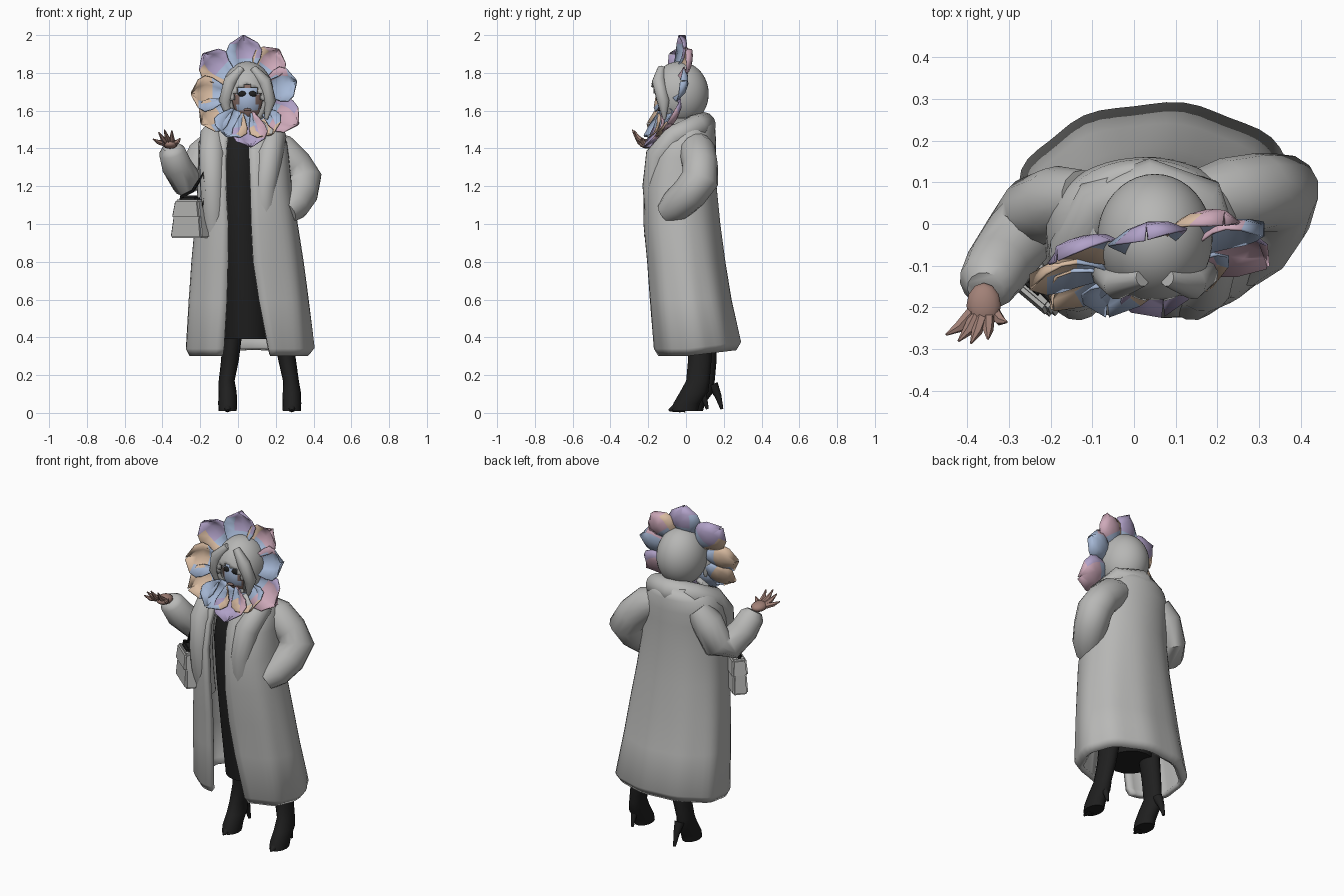
import bpy, bmesh, math
from math import sin, cos, pi
from mathutils import Vector, Matrix

if "Cube" in bpy.data.objects:
    bpy.data.objects.remove(bpy.data.objects["Cube"])


def material(name, r, g, b):
    m = bpy.data.materials.new(name)
    m.use_nodes = True
    m.diffuse_color = (r, g, b, 1)
    m.node_tree.nodes["Principled BSDF"].inputs["Base Color"].default_value = (r, g, b, 1)
    return m


GREY = material("fur grey", .48, .48, .47)
HAIR = material("hair grey", .47, .47, .46)
BLACK = material("black cloth", .014, .014, .014)
SKIN = material("skin", .36, .22, .185)
BROWN = material("shaded skin", .22, .14, .12)
BLUE = material("petal blue", .38, .48, .67)
LILAC = material("petal lilac", .44, .36, .58)
PEACH = material("petal peach", .68, .49, .35)
PINK = material("petal pink", .62, .40, .49)


def finish(name, bm, mats, angle=40, thick=0):
    mesh = bpy.data.meshes.new(name)
    bm.to_mesh(mesh)
    bm.free()
    for m in mats:
        mesh.materials.append(m)
    ob = bpy.data.objects.new(name, mesh)
    bpy.context.scene.collection.objects.link(ob)
    bpy.ops.object.select_all(action='DESELECT')
    ob.select_set(True)
    bpy.context.view_layer.objects.active = ob
    bpy.ops.object.shade_smooth_by_angle(angle=math.radians(angle))
    if thick:
        mod = ob.modifiers.new("thickness", 'SOLIDIFY')
        mod.thickness = thick
        mod.offset = -1
    return ob


def loft(name, rings, mat, closed=True, angle=40, thick=0):
    """Skin a list of rings, capping both ends when closed."""
    bm = bmesh.new()
    vs = [[bm.verts.new(p) for p in r] for r in rings]
    n = len(vs[0])
    for a, b in zip(vs, vs[1:]):
        for i in range(n if closed else n - 1):
            j = (i + 1) % n
            bm.faces.new((a[i], a[j], b[j], b[i]))
    if closed:
        bm.faces.new(vs[0][::-1])
        bm.faces.new(vs[-1])
    return finish(name, bm, [mat], angle, thick)


def tube(name, pts, radii, mat, sides=10, angle=50):
    """Round tube along a path with a radius at each point."""
    pts = [Vector(p) for p in pts]
    rings, u = [], None
    for i, p in enumerate(pts):
        t = (pts[min(i + 1, len(pts) - 1)] - pts[max(i - 1, 0)]).normalized()
        u = u or t.orthogonal()
        u = (u - t * u.dot(t)).normalized()
        v = t.cross(u)
        rings.append([p + (u * cos(2 * pi * k / sides) + v * sin(2 * pi * k / sides)) * radii[i]
                      for k in range(sides)])
    return loft(name, rings, mat, angle=angle)


def ball(name, c, r, mats, rule=None, seg=20, drop=None, thick=0):
    bm = bmesh.new()
    bmesh.ops.create_uvsphere(bm, u_segments=seg, v_segments=seg * 3 // 4, radius=1)
    for v in bm.verts:
        v.co = Vector(c) + Vector([v.co[k] * r[k] for k in range(3)])
    if drop:
        gone = [f for f in bm.faces if drop(f.calc_center_median())]
        bmesh.ops.delete(bm, geom=gone, context='FACES')
    if rule:
        for f in bm.faces:
            f.material_index = rule(f.calc_center_median())
    return finish(name, bm, mats, 50, thick)


def power(x, p):
    return math.copysign(abs(x) ** p, x)


# Coat: open-fronted loft; each row is z, x range, y range, opening x range
COAT = [(.30, -.26, .37, -.15, .265, -.08, .17), (.34, -.28, .40, -.17, .29, -.075, .16),
        (.60, -.265, .37, -.19, .24, -.06, .11), (.80, -.25, .345, -.205, .208, -.055, .08),
        (1.0, -.23, .315, -.225, .182, -.055, .07), (1.2, -.215, .285, -.225, .162, -.065, .065),
        (1.35, -.21, .27, -.20, .16, -.065, .06), (1.43, -.21, .26, -.165, .16, -.06, .06),
        (1.5, -.18, .225, -.13, .155, -.05, .06), (1.56, -.10, .17, -.09, .135, -.03, .06)]
FRONT, BACK = .78, 1.0
rings = []
for z, x0, x1, y0, y1, g0, g1 in COAT:
    cx, cy, rx, ry = (x0 + x1) / 2, (y0 + y1) / 2, (x1 - x0) / 2, (y1 - y0) / 2
    start = math.asin(power((g1 - cx) / rx, 1 / FRONT))
    end = 2 * pi + math.asin(power((g0 - cx) / rx, 1 / FRONT))
    ring = []
    for k in range(49):
        t = start + (end - start) * k / 48
        p = FRONT if cos(t) > 0 else BACK
        fold = 1 + .02 * sin(9 * t) * max(0, 1.3 - z)
        y = cy - ry * power(cos(t), p) * fold
        ring.append((cx + rx * power(sin(t), p) * fold, y, z + (.12 * max(0, y) if z < .5 else 0)))
    rings.append(ring)
loft("coat", rings, GREY, closed=False, angle=50, thick=.03)

# Fur collar sinking into both lapels
tube("collar", [(-.125, -.12, .9), (-.13, -.155, 1.05), (-.135, -.165, 1.2), (-.138, -.145, 1.36),
                (-.135, -.06, 1.465), (-.085, .045, 1.515), (.04, .09, 1.525), (.155, .055, 1.515),
                (.19, -.06, 1.46), (.165, -.145, 1.36), (.14, -.165, 1.2), (.135, -.155, 1.05), (.135, -.12, .9)],
     [.05, .062, .066, .07, .068, .066, .068, .066, .066, .07, .066, .062, .05], GREY, 14)

# Sleeves
tube("right_sleeve", [(-.12, .06, 1.44), (-.18, .05, 1.37), (-.235, .03, 1.25), (-.275, -.03, 1.23),
                      (-.325, -.10, 1.31), (-.35, -.14, 1.385), (-.355, -.155, 1.41)],
     [.07, .09, .088, .086, .08, .07, .045], GREY, 14)
tube("left_sleeve", [(.13, .05, 1.43), (.22, .06, 1.385), (.30, .075, 1.31), (.345, .075, 1.24),
                     (.33, .02, 1.165), (.29, -.05, 1.10), (.25, -.10, 1.06)],
     [.07, .098, .095, .1, .095, .088, .065], GREY, 14)


def oval(cx, cy, rx, ry, z, n=16):
    return [(cx + rx * cos(2 * pi * k / n), cy + ry * sin(2 * pi * k / n), z) for k in range(n)]


# Dress
loft("dress", [oval(.05, .03, .125, .13, .39), oval(.04, .01, .125, .15, .7), oval(.02, -.01, .12, .15, 1.0),
               oval(.01, -.02, .12, .15, 1.25), oval(.01, -.02, .1, .125, 1.42), oval(.03, -.02, .05, .06, 1.52)], BLACK)

# High-heeled boots
for side, top, foot, dy, heel in (("right", -.03, -.055, .025, .165), ("left", .235, .285, -.002, .115)):
    mid = (top + foot) / 2
    loft(side + "_boot", [oval(foot, -.005 + dy, .048, .07, .01), oval(foot, .005 + dy, .05, .07, .05),
                          oval(foot, .045 + dy, .048, .075, .11), oval(foot - .005, .065 + dy, .042, .062, .17),
                          oval(mid, .075 + dy, .047, .062, .28), oval(top, .07 + dy, .052, .068, .42)], BLACK)
    tube(side + "_toe", [(foot, -.035 + dy, .03), (foot, -.065 + dy, .022), (foot, -.09 + dy, .014)],
         [.028, .018, .005], BLACK, 8)
    tube(side + "_heel", [(foot, heel - .05 + dy, .15), (foot, heel - .02 + dy, .09), (foot, heel + dy, .02)],
         [.03, .018, .008], BLACK, 8)

# Right hand with spread fingers
ball("right_palm", (-.36, -.195, 1.425), (.042, .055, .027), [SKIN], seg=12)
for k, (x, y, z) in enumerate([(-.45, -.265, 1.45), (-.42, -.28, 1.485), (-.39, -.285, 1.50),
                               (-.35, -.275, 1.495), (-.305, -.235, 1.455)]):
    root = Vector((-.385 + .012 * k, -.21, 1.425))
    tip = Vector((x, y, z))
    tube("finger_%d" % (k + 1), [root, root.lerp(tip, .55) + Vector((0, -.008, -.006)), tip],
         [.017, .013, .003], SKIN, 6)


# Handbag hanging diagonally at the hip: tapered blocks and a strap
def block(name, size, z, taper, mat):
    bm = bmesh.new()
    bmesh.ops.create_cube(bm, size=1)
    for v in bm.verts:
        s = taper if v.co.z > 0 else 1
        v.co = (v.co.x * size[0] * s, v.co.y * size[1] * s, z + v.co.z * size[2])
    bmesh.ops.bevel(bm, geom=bm.edges[:], offset=.01, segments=2, affect='EDGES')
    bm.transform(Matrix.Translation((-.25, -.125, 0)) @ Matrix.Rotation(math.radians(-40), 4, 'Z'))
    return finish(name, bm, [mat])


block("handbag", (.22, .09, .19), 1.02, .76, GREY)
block("handbag_flap", (.198, .096, .1), 1.08, .82, GREY)
block("handbag_trim", (.12, .05, .03), 1.135, .8, BLACK)
tube("handbag_strap", [(-.305, -.08, 1.09), (-.30, -.09, 1.145), (-.24, -.14, 1.175), (-.18, -.20, 1.27),
                       (-.165, -.21, 1.18), (-.185, -.18, 1.09)], [.009] * 6, BLACK, 6)

# Head, with a painted mask in the middle of the face
HX = .05
tube("neck", [(HX - .01, -.01, 1.46), (HX, -.03, 1.62)], [.05, .05], SKIN)
ball("face", (HX, -.045, 1.66), (.1, .105, .12), [BROWN, BLUE, SKIN],
     lambda p: 2 if p.z < 1.6 else 1 if p.y < -.08 and p.z < 1.72 and abs(p.x - HX) < .052 else 0, seg=28)
for side, s in (("right", -1), ("left", 1)):
    ball(side + "_eye", (HX + .026 * s, -.138, 1.688), (.025, .012, .016), [BLACK], seg=10)
ball("lips", (HX, -.142, 1.605), (.022, .008, .008), [BROWN], seg=10)

# Bobbed hair with an oval face opening and side locks
ball("hair", (HX, -.035, 1.69), (.138, .155, .17), [HAIR], seg=40, thick=.02,
     drop=lambda p: p.z < 1.545 or (p.y < -.05 and ((p.x - HX) / .09) ** 2 + ((p.z - 1.635) / .1) ** 2 < 1))
for side, s in (("right", -1), ("left", 1)):
    tube(side + "_lock", [(HX + .03 * s, -.13, 1.825), (HX + .09 * s, -.145, 1.755), (HX + .118 * s, -.12, 1.65),
                          (HX + .10 * s, -.115, 1.555)], [.02, .036, .034, .008], HAIR, 10)

# Flower collar: cupped petals around the head; angle, reach, tip colour, edge colour
PETALS = [(92, .31, 2, 1), (53, .295, 4, 3), (14, .28, 1, 4), (-30, .325, 4, 2), (-84, .285, 2, 4),
          (-57, .26, 3, 1), (-115, .25, 1, 3), (-146, .285, 3, 1), (180, .29, 3, 1), (137, .31, 2, 3)]
WIDTH = [.035, .062, .086, .096, .076, .006]
for n, (deg, reach, tip, edge) in enumerate(PETALS):
    a = math.radians(deg)
    out, across = Vector((cos(a), 0, sin(a))), Vector((-sin(a), 0, cos(a)))
    bm = bmesh.new()
    rows = []
    for i, w in enumerate(WIDTH):
        s = i / 5
        row = []
        for j in range(5):
            u = (j - 2) / 2
            p = Vector((HX - .01, 0, 1.69)) + out * (.10 + (reach - .10) * s) + across * w * u
            p.y = -.06 + (.2 if p.z > 1.69 else .46) * (p.z - 1.69) + .2 * (p.x - HX)
            p.y += -.035 * u * u + .025 * sin(pi * s) + .012 * (n % 2)
            row.append(bm.verts.new(p))
        rows.append(row)
    for i in range(5):
        for j in range(4):
            f = bm.faces.new((rows[i][j], rows[i][j + 1], rows[i + 1][j + 1], rows[i + 1][j]))
            f.material_index = tip if i > 1 and i + 3 > j * 2 else edge if j == 3 else 1
    finish("petal_%d" % (n + 1), bm, [GREY, BLUE, LILAC, PEACH, PINK], 60, .006)
